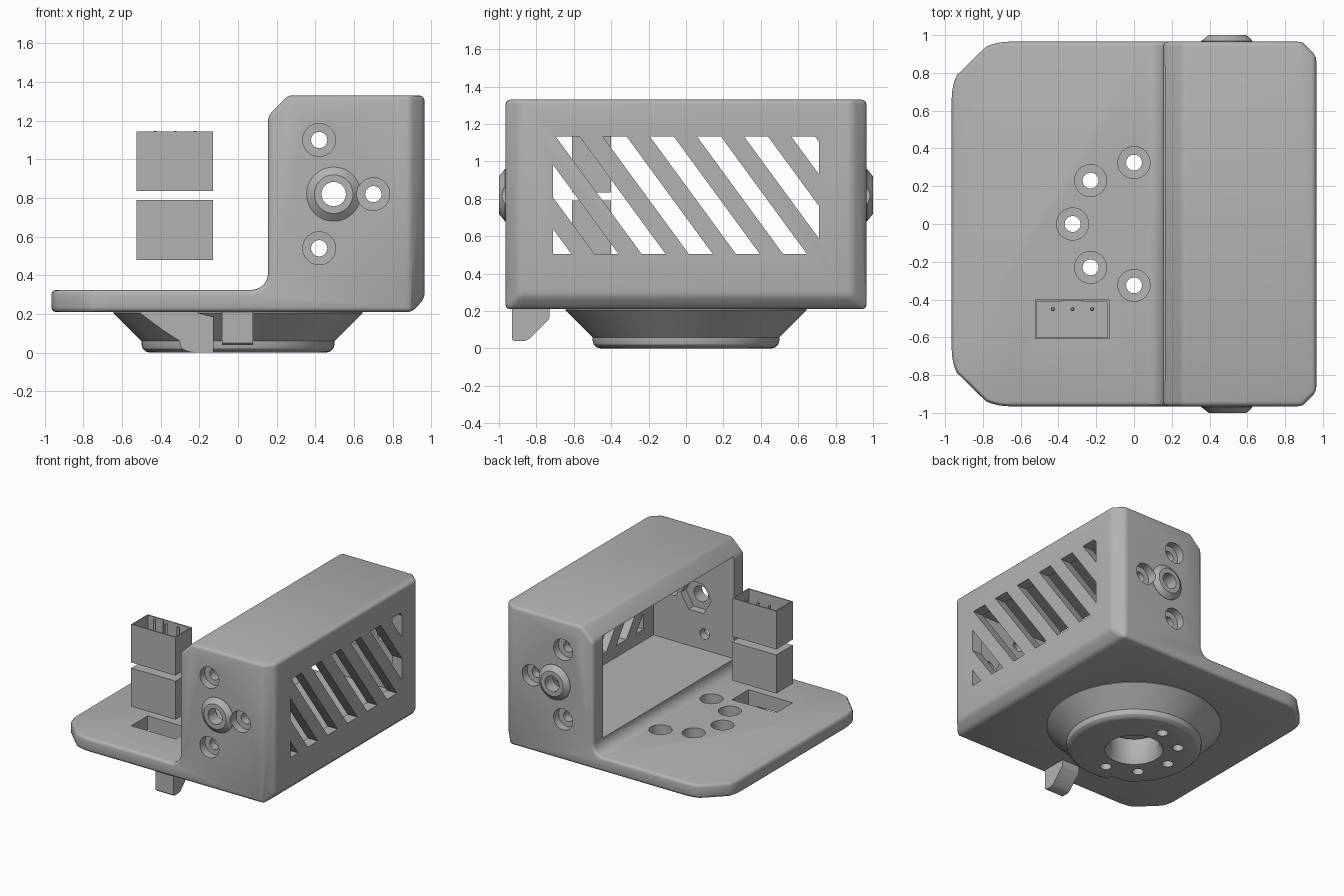
import bpy, bmesh
from math import pi, cos, sin, radians
from mathutils import Vector

cube = bpy.data.objects.get("Cube")
if cube:
    bpy.data.objects.remove(cube, do_unlink=True)

grey = bpy.data.materials.new("mid_grey")
grey.use_nodes = True
grey.diffuse_color = (0.45, 0.45, 0.45, 1)
grey.node_tree.nodes["Principled BSDF"].inputs["Base Color"].default_value = (0.45, 0.45, 0.45, 1)

# Maps a 2D outline point plus a depth onto the chosen extrusion axis
PLANES = {"x": lambda a, b, d: (d, a, b),
          "y": lambda a, b, d: (a, d, b),
          "z": lambda a, b, d: (a, b, d)}


def finish(name, bm):
    bmesh.ops.recalc_face_normals(bm, faces=bm.faces)
    mesh = bpy.data.meshes.new(name)
    bm.to_mesh(mesh)
    bm.free()
    mesh.materials.append(grey)
    obj = bpy.data.objects.new(name, mesh)
    bpy.context.collection.objects.link(obj)
    return obj


def loft(name, rings):
    """Closed solid through rings that share one point count."""
    bm = bmesh.new()
    loops = [[bm.verts.new(p) for p in ring] for ring in rings]
    for low, high in zip(loops, loops[1:]):
        for i in range(len(low)):
            j = (i + 1) % len(low)
            bm.faces.new((low[i], low[j], high[j], high[i]))
    bm.faces.new(loops[0])
    bm.faces.new(loops[-1])
    return finish(name, bm)


def prism(name, outline, axis, lo, hi):
    place = PLANES[axis]
    return loft(name, [[place(a, b, d) for a, b in outline] for d in (lo, hi)])


def box(name, x, y, z):
    outline = [(x[0], y[0]), (x[1], y[0]), (x[1], y[1]), (x[0], y[1])]
    return prism(name, outline, "z", *z)


def turned(name, centre, axis, profile, sides=48):
    """Round solid through (radius, depth) pairs along an axis."""
    place = PLANES[axis]
    angles = [2 * pi * i / sides for i in range(sides)]
    return loft(name, [[place(centre[0] + r * cos(t), centre[1] + r * sin(t), d)
                        for t in angles] for r, d in profile])


def apply_modifiers(obj):
    depsgraph = bpy.context.evaluated_depsgraph_get()
    mesh = bpy.data.meshes.new_from_object(obj.evaluated_get(depsgraph))
    obj.modifiers.clear()
    obj.data = mesh


def combine(target, tool, operation="DIFFERENCE"):
    mod = target.modifiers.new("combine", "BOOLEAN")
    mod.operation, mod.object, mod.solver = operation, tool, "EXACT"
    apply_modifiers(target)
    bpy.data.objects.remove(tool, do_unlink=True)


def arc(cx, cy, r, start, end, steps=8):
    angles = [radians(start + (end - start) * i / steps) for i in range(steps + 1)]
    return [(cx + r * cos(t), cy + r * sin(t)) for t in angles]


# Bracket: side profile limited by the plan outline
profile = ([(-1.1, 0.21), (0.9, 0.21), (1.0, 0.318), (1.0, 1.33), (0.26, 1.33), (0.155, 1.225)]
           + arc(0.07, 0.41, 0.085, 0, -90) + [(-1.1, 0.325)])
bracket = prism("bracket", profile, "y", -1.2, 1.2)
corner = arc(-0.66, 0.66, 0.305, 90, 114, 5) + arc(-0.665, 0.665, 0.3, 156, 180, 5)
plan = ([(0.965, -0.89), (0.965, 0.89), (0.89, 0.965)] + corner
        + [(x, -y) for x, y in reversed(corner)] + [(0.89, -0.965)])
combine(bracket, prism("plan_limit", plan, "z", 0, 1.5), "INTERSECT")
bevel = bracket.modifiers.new("soft_edges", "BEVEL")
bevel.width, bevel.segments = 0.025, 3
bevel.limit_method, bevel.angle_limit = "ANGLE", radians(32)
bevel.use_clamp_overlap = False
apply_modifiers(bracket)

# Hollow housing, open toward the plate
combine(bracket, box("cavity", (0.0, 0.875), (-0.835, 0.835), (0.412, 1.23)))

# Tapered foot and its blind bore
foot = turned("foot", (0, 0), "z", [(0.455, 0), (0.477, 0.006), (0.494, 0.022), (0.5, 0.045),
                                    (0.5, 0.06), (0.645, 0.205), (0.645, 0.26)], 96)
combine(bracket, foot, "UNION")
combine(bracket, turned("bore", (0, 0), "z", [(0.225, -0.02), (0.205, 0.02), (0.19, 0.05), (0.19, 0.2)]))

# Locating tab under the front edge
tab = [(-0.93, 0.25), (-0.93, 0.05), (-0.92, 0.04), (-0.86, 0.04), (-0.84, 0.05),
       (-0.735, 0.155), (-0.73, 0.17), (-0.73, 0.25)]
combine(bracket, prism("tab", tab, "x", -0.083, 0.077), "UNION")

# Connector slot through plate and foot
combine(bracket, box("slot", (-0.525, -0.13), (-0.61, -0.4), (-0.1, 0.5)))

# Counterbored fixing holes in the plate
for i in range(5):
    t = radians(90 + 45 * i)
    hole = turned("plate_hole", (0.325 * cos(t), 0.325 * sin(t)), "z",
                  [(0.042, -0.1), (0.042, 0.12), (0.085, 0.121), (0.085, 0.5)], 32)
    combine(bracket, hole)

# End walls: pivot boss, nut pocket and counterbored holes, on both sides
PIVOT = (0.495, 0.82)
for side in (-1, 1):
    def ends(pairs):
        return [(r, side * d) for r, d in pairs]
    combine(bracket, turned("boss", PIVOT, "y", ends([(0.14, 0.92), (0.14, 0.968), (0.1, 1.0)])), "UNION")
    combine(bracket, turned("pivot_hole", PIVOT, "y", ends([(0.063, 0.7), (0.063, 1.1)]), 32))
    combine(bracket, turned("nut_pocket", PIVOT, "y", ends([(0.135, 0.7), (0.135, 0.9)]), 6))
    for centre in ((0.42, 1.1), (0.42, 0.54), (0.7, 0.82)):
        hole = turned("wall_hole", centre, "y",
                      ends([(0.042, 0.7), (0.042, 0.9), (0.085, 0.901), (0.085, 1.1)]), 32)
        combine(bracket, hole)

# Slanted vents, trimmed to a rectangular window
for k in range(-5, 3):
    y = 0.519 + 0.252 * k
    slant = [(y, 0.505), (y + 0.128, 0.505), (y - 0.332, 1.133), (y - 0.46, 1.133)]
    vent = prism("vent", slant, "x", 0.8, 1.1)
    combine(vent, box("vent_window", (0.7, 1.2), (-0.71, 0.71), (0.4, 1.3)), "INTERSECT")
    combine(bracket, vent)

# Two stacked connector housings; the upper one is an open shell
X, Y = (-0.525, -0.13), (-0.61, -0.4)
box("lower_connector", X, Y, (0.48, 0.79))
upper = box("upper_connector", X, Y, (0.835, 1.143))
combine(upper, box("shell_pocket", (-0.515, -0.14), (-0.6, -0.412), (0.9, 1.3)))
combine(upper, box("key_notch", (-0.38, -0.275), (-0.42, -0.405), (0.9, 1.3)))
for i, x in enumerate((-0.43, -0.325, -0.222)):
    turned("pin_%d" % (i + 1), (x, -0.45), "z", [(0.011, 0.89), (0.011, 1.14), (0.006, 1.147)], 12)

# Smooth curved surfaces while keeping hard edges
for obj in bpy.context.scene.objects:
    obj.select_set(obj.type == "MESH")
bpy.context.view_layer.objects.active = bracket
bpy.ops.object.shade_smooth_by_angle(angle=radians(30))
